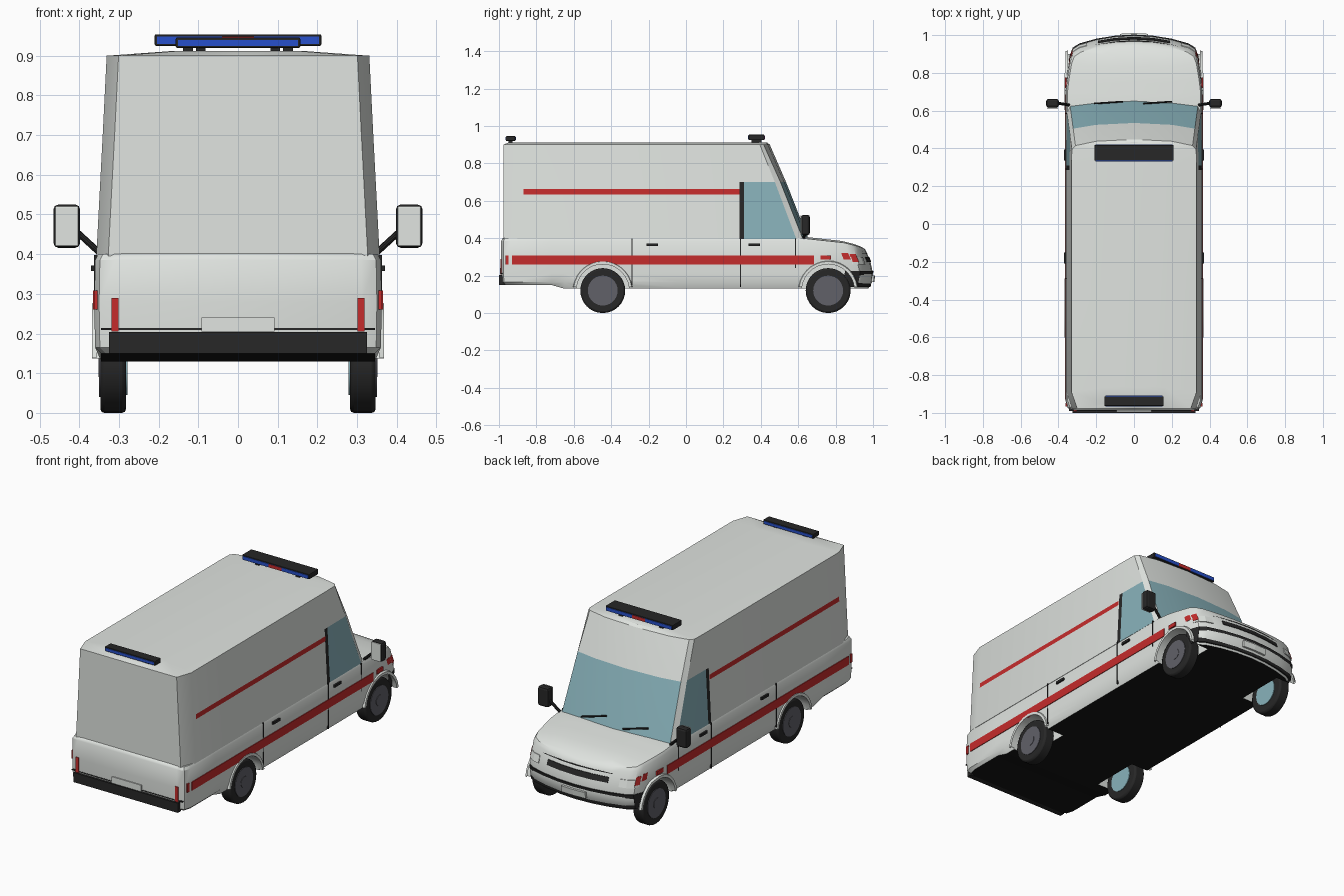
import bpy, bmesh, math
from mathutils import Vector

if "Cube" in bpy.data.objects:
    bpy.data.objects.remove(bpy.data.objects["Cube"])


def material(name, rgb):
    m = bpy.data.materials.new(name)
    m.diffuse_color = (*rgb, 1)
    m.use_nodes = True
    m.node_tree.nodes["Principled BSDF"].inputs["Base Color"].default_value = m.diffuse_color
    return m


WHITE = material("white_paint", (0.75, 0.78, 0.75))
RED = material("red_paint", (0.56, 0.025, 0.025))
BLUE = material("blue_lens", (0.02, 0.08, 0.6))
BLACK = material("black_trim", (0.02, 0.02, 0.02))
GLASS = material("blue_glass", (0.25, 0.45, 0.5))
GREY = material("wheel_grey", (0.12, 0.12, 0.14))
UNDER = material("underside", (0.008, 0.008, 0.008))


def interp(table, t):
    if t <= table[0][0]:
        return table[0][1]
    for (a, va), (b, vb) in zip(table, table[1:]):
        if t <= b:
            return va + (vb - va) * (t - a) / (b - a)
    return table[-1][1]


def smooth(ob, angle=32):
    bpy.ops.object.select_all(action='DESELECT')
    ob.select_set(True)
    bpy.context.view_layer.objects.active = ob
    bpy.ops.object.shade_smooth_by_angle(angle=math.radians(angle))


def make(name, verts, faces, *mats):
    me = bpy.data.meshes.new(name)
    me.from_pydata(verts, [], faces)
    bm = bmesh.new()
    bm.from_mesh(me)
    bmesh.ops.recalc_face_normals(bm, faces=bm.faces)
    bm.to_mesh(me)
    bm.free()
    ob = bpy.data.objects.new(name, me)
    bpy.context.collection.objects.link(ob)
    for m in mats:
        me.materials.append(m)
    return ob


def loft(name, levels, *mats):
    """Stack mirrored half outlines and close both ends with cross strips."""
    m = len(levels[0])
    n = 2 * m - 2
    verts, faces = [], []
    for half in levels:
        verts += half + [(-x, y, z) for x, y, z in half[-2:0:-1]]
    for l in range(len(levels) - 1):
        for s in range(n):
            t = (s + 1) % n
            faces.append((l * n + s, l * n + t, l * n + n + t, l * n + n + s))
    for o in (0, (len(levels) - 1) * n):
        faces.append((o, o + 1, o + n - 1))
        for i in range(1, m - 2):
            faces.append((o + i, o + i + 1, o + n - i - 1, o + n - i))
        faces.append((o + m - 2, o + m - 1, o + m))
    return make(name, verts, faces, *mats), n


def box(name, x, y, z, mat, bevel=0.0):
    v = [(a, b, c) for a in x for b in y for c in z]
    f = [(0, 1, 3, 2), (4, 6, 7, 5), (0, 4, 5, 1), (2, 3, 7, 6), (0, 2, 6, 4), (1, 5, 7, 3)]
    ob = make(name, v, f, mat)
    if bevel:
        md = ob.modifiers.new("bevel", 'BEVEL')
        md.width, md.segments = bevel, 2
    return ob


def rod(name, p, q, r, mat, sides=10):
    p, q = Vector(p), Vector(q)
    bpy.ops.mesh.primitive_cylinder_add(vertices=sides, radius=r, depth=(q - p).length, location=(p + q) / 2)
    ob = bpy.context.object
    ob.rotation_euler = (q - p).to_track_quat('Z', 'Y').to_euler()
    ob.name = name
    ob.data.materials.append(mat)
    smooth(ob)
    return ob


# Lower body: rounded plan outlines that follow the falling bonnet line
NOSE = [(0, 0), (.1, .0055), (.2, .022), (.29, .047), (.325, .07), (.34, .11), (.355, .2)]
HOOD = [(.62, .40), (.85, .375), (.92, .357), (.96, .34), (1, .32)]
FRONT = [(.13, .975), (.165, .995), (.21, 1.0), (.28, .985), (.32, .967), (.34, .957)]


def lower(z, w, f, r):
    pts = [(0, -r), (w - .05, -r), (w - .012, -r + .012), (w, -r + .05)]
    pts += [(w, y) for y in (-.72, -.65, 0, .62, .70)]
    pts += [(x * w / .362, f - d) for x, d in reversed(NOSE)]
    return [(x, y, max(min(z, interp(HOOD, y) - (.40 - z if z > .35 else 0)),
                       .15 if y < -.7 else 0)) for x, y in pts]


levels = [lower(*a) for a in ((.13, .345, .975, .97), (.165, .36, .995, .985), (.21, .361, 1.0, .988),
                              (.28, .362, .985, .988), (.385, .36, .967, .988), (.40, .352, .957, .98))]
levels.append([(x * .6, y * .985, z + .010) for x, y, z in levels[-1]])
body, _ = loft("lower_body", levels, WHITE, UNDER)
for p in body.data.polygons:
    if p.normal.z < -.9:
        p.material_index = 1
AXLES = (-.445, .76)
for s in (-1, 1):
    for y in AXLES:
        cut = rod("arch_cutter", (s * .24, y, .12), (s * .5, y, .12), .142, WHITE, 32)
        cut.hide_render = True
        md = body.modifiers.new("arch", 'BOOLEAN')
        md.operation, md.solver, md.object = 'DIFFERENCE', 'EXACT', cut
        bpy.context.view_layer.objects.active = body
        bpy.ops.object.modifier_apply(modifier=md.name)
        bpy.data.objects.remove(cut)
smooth(body)


# Upper body with windows picked out by outline segment
def upper(z, w, yw, px, yp, yc):
    return [(x, y, z) for x, y in ((0, -.977), (w - .03, -.977), (w, -.89), (w, .285), (w, .31), (w - .002, yw),
                                   (px, yp), (.2, yc - .01), (0, yc))]


levels = [upper(.395, .357, .59, .338, .625, .655), upper(.70, .341, .475, .322, .505, .535),
          upper(.90, .331, .395, .31, .415, .448)]
levels.append([(x * .5, y * .97, z + .012) for x, y, z in levels[-1]])
cabin, n = loft("upper_body", levels, WHITE, GLASS, BLACK)
for s, idx in ((3, 2), (4, 1), (6, 1), (7, 1)):
    for i in (s, n - 1 - s):
        cabin.data.polygons[i].material_index = idx
smooth(cabin, 25)


# Curved strips following the nose
def nose_strip(name, xs, z0, z1, mat, out=.004):
    verts = [(x, interp(FRONT, z) - interp(NOSE, abs(x)) + o, z) for o in (out, out - .012)
             for z in (z0, z1) for x in xs]
    k = len(xs)
    faces = []
    for i in range(k - 1):
        ring = [i, i + k, i + 3 * k, i + 2 * k]
        for a, b in zip(ring, ring[1:] + ring[:1]):
            faces.append((a, b, b + 1, a + 1))
    for e in (0, k - 1):
        faces.append((e, e + k, e + 3 * k, e + 2 * k))
    return make(name, verts, faces, mat)


wide = [-.345, -.34, -.325, -.29, -.2, -.1, 0, .1, .2, .29, .325, .34, .345]
nose_strip("front_bumper", wide, .14, .225, BLACK, .006)
nose_strip("grille", [-.19, -.1, 0, .1, .19], .272, .30, BLACK)
nose_strip("bonnet_seam", wide[2:-2], .318, .322, BLACK)
nose_strip("front_plate", [-.075, 0, .075], .165, .20, WHITE, .012)

for s in (-1, 1):
    def side(name, y, z, mat, x=.362, t=.004):
        return box(name, (s * (x - .004), s * (x + t)), y, z, mat)

    # Painted stripes
    side("lower_stripe", (-.93, .685), (.26, .308), RED, .3615)
    side("rear_stripe_end", (-.965, -.948), (.26, .308), RED, .358)
    side("fender_stripe", (.72, .775), (.285, .308), RED, .3605)
    a, b = ((s * (.357 - .016 * (z - .395) / .305 + .003), z) for z in (.635, .662))
    make("upper_stripe", [(a[0], -.87, a[1]), (a[0], .285, a[1]), (b[0], .285, b[1]), (b[0], -.87, b[1])],
         [(0, 1, 2, 3)], RED)
    nose_strip("corner_light", [s * x for x in (.34, .345)], .285, .32, RED, .010)
    nose_strip("headlight", [s * x for x in (.25, .29, .325, .336)], .26, .30, WHITE, .006)
    nose_strip("turn_signal", [s * x for x in (.326, .336)], .272, .315, RED, .011)
    # Door seams and handles
    side("front_door_seam", (.583, .588), (.24, .398), BLACK, .359)
    side("rear_door_seam", (.288, .293), (.14, .398), BLACK, .359)
    side("sliding_door_seam", (-.291, -.287), (.15, .398), BLACK, .359)
    for y in (-.21, .335):
        side("door_handle", (y, y + .06), (.358, .372), BLACK, .362, .008)

    # Wheel arch lips
    for y in AXLES:
        k, v, f = 14, [], []
        for i in range(k + 1):
            t = math.pi * (.04 + .92 * i / k)
            for r, x in ((.141, .34), (.141, .368), (.156, .368), (.160, .355)):
                v.append((s * (x - (.006 if y > 0 and t < 1.3 else 0)), y + r * math.cos(t), .12 + r * math.sin(t)))
        for i in range(k):
            f += [(4 * i + j, 4 * i + j + 1, 4 * i + j + 5, 4 * i + j + 4) for j in range(3)]
        smooth(make("arch_lip", v, f, WHITE))

        # Wheels
        tyre = rod("tyre", (s * .282, y, .12), (s * .347, y, .12), .12, BLACK, 32)
        md = tyre.modifiers.new("bevel", 'BEVEL')
        md.width, md.segments = .01, 2
        rod("hub", (s * .33, y, .12), (s * .350, y, .12), .08, GREY, 28)
        rod("inner_hub", (s * .278, y, .12), (s * .30, y, .12), .075, GLASS, 24)
        rod("hub_cap", (s * .34, y, .12), (s * .352, y, .12), .03, GREY, 16)

    # Door mirrors
    box("mirror_housing", sorted((s * .398, s * .465)), (.617, .662), (.416, .525), BLACK, .012)
    box("mirror_glass", sorted((s * .402, s * .461)), (.611, .618), (.42, .521), WHITE, .003)
    rod("mirror_arm", (s * .345, .63, .40), (s * .405, .64, .455), .008, BLACK)

    # Tail lamps and wipers
    box("tail_lamp", sorted((s * .301, s * .319)), (-.992, -.98), (.205, .29), RED)
    x = -.13 + s * .13
    rod("wiper", (x + .2, .648, .418), (x + .05, .638, .458), .005, BLACK, 6)

# Rear bumper, seam and plate
box("rear_bumper", (-.325, .325), (-1.0, -.97), (.15, .204), BLACK)
box("tailgate_seam", (-.345, .345), (-.990, -.98), (.209, .214), BLACK)
box("rear_plate", (-.092, .092), (-.994, -.98), (.205, .241), WHITE)


# Roof light bars
def light_bar(name, w, y0, y1, z0, z1):
    box(name, (-w, w), (y0, y1), (z0, z1), BLACK, .004)
    for face in (y0, y1):
        box(name + "_lens", (-w + .006, w - .006), (face - .003, face + .003), (z0 + .004, z1 - .006), BLUE)
    for x in (-w * .6, w * .6):
        box(name + "_foot", (x - .012, x + .012), (y0 + .015, y1 - .015), (z0 - .025, z0 + .002), BLACK)


light_bar("front_light_bar", .21, .335, .418, .925, .954)
light_bar("rear_light_bar", .157, -.963, -.912, .92, .946)
for y in (.335, .418):
    box("centre_lens", (-.04, .04), (y - .004, y + .004), (.929, .948), RED)
